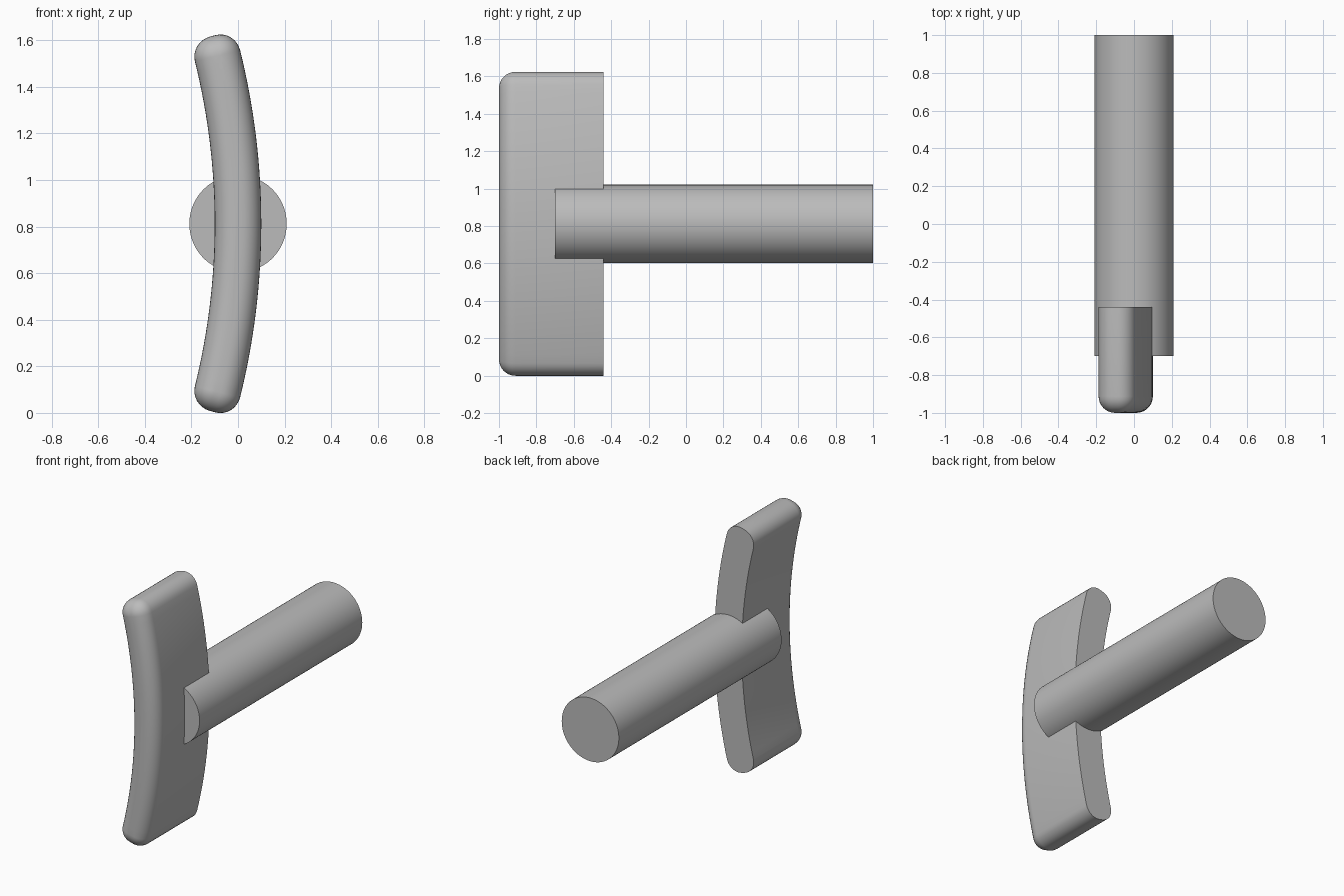
import bpy, bmesh, math

cube = bpy.data.objects.get("Cube")
if cube:
    bpy.data.objects.remove(cube, do_unlink=True)

MID_Z = 0.812      # shared centre height
BEND = 3.0         # bend radius of the plate
HALF_T = 0.1       # half thickness of the plate
ROUND = 0.088      # edge rounding
FRONT, BACK = -1.0, -0.44
STEPS, SPAN = 8, 32

grey = bpy.data.materials.new("plain grey")
grey.use_nodes = True
colour = (0.5, 0.5, 0.5, 1)
grey.diffuse_color = colour
grey.node_tree.nodes["Principled BSDF"].inputs["Base Color"].default_value = colour


def finish(name, bm):
    bmesh.ops.remove_doubles(bm, verts=bm.verts, dist=0.0001)
    bmesh.ops.recalc_face_normals(bm, faces=bm.faces)
    mesh = bpy.data.meshes.new(name)
    bm.to_mesh(mesh)
    bm.free()
    obj = bpy.data.objects.new(name, mesh)
    bpy.context.collection.objects.link(obj)
    mesh.materials.append(grey)
    bpy.ops.object.select_all(action="DESELECT")
    obj.select_set(True)
    bpy.context.view_layer.objects.active = obj
    bpy.ops.object.shade_smooth_by_angle(angle=math.radians(35))
    return obj


# Corner centres of the rounded outline: across the plate and along its arc
CU = HALF_T - ROUND
CS = BEND * math.asin((MID_Z - ROUND) / (BEND + CU))


def bend(u, s, y):
    a = s / BEND
    return (-BEND + (BEND + u) * math.cos(a), y, MID_Z + (BEND + u) * math.sin(a))


def outline(radius):
    """Rounded strip outline, with the long sides divided so they can bend."""
    points = []
    for i, (su, ss) in enumerate([(1, 1), (-1, 1), (-1, -1), (1, -1)]):
        for k in range(STEPS + 1):
            a = (i + k / STEPS) * math.pi / 2
            points.append((su * CU + radius * math.cos(a), ss * CS + radius * math.sin(a)))
        if i in (1, 3):
            for k in range(1, SPAN):
                points.append((su * (CU + radius), ss * CS * (1 - 2 * k / SPAN)))
    return points


# Curved plate: rings from the flat back to the rounded front
bm = bmesh.new()
levels = [(ROUND, BACK)]
for k in range(STEPS + 1):
    t = k / STEPS * math.pi / 2
    levels.append((ROUND * math.cos(t), FRONT + ROUND * (1 - math.sin(t))))
rings = [[bm.verts.new(bend(u, s, y)) for u, s in outline(r)] for r, y in levels]
for a, b in zip(rings, rings[1:]):
    for i in range(len(a)):
        j = (i + 1) % len(a)
        bm.faces.new((a[i], a[j], b[j], b[i]))
bm.faces.new(rings[0])
bm.faces.new(rings[-1])
finish("curved_plate", bm)

# Round rod, running from inside the plate to the back
bm = bmesh.new()
bmesh.ops.create_cone(bm, cap_ends=True, segments=96, radius1=0.209, radius2=0.209, depth=1.7)
rod = finish("round_rod", bm)
rod.rotation_euler.x = math.pi / 2
rod.location = (0, 0.15, MID_Z)
